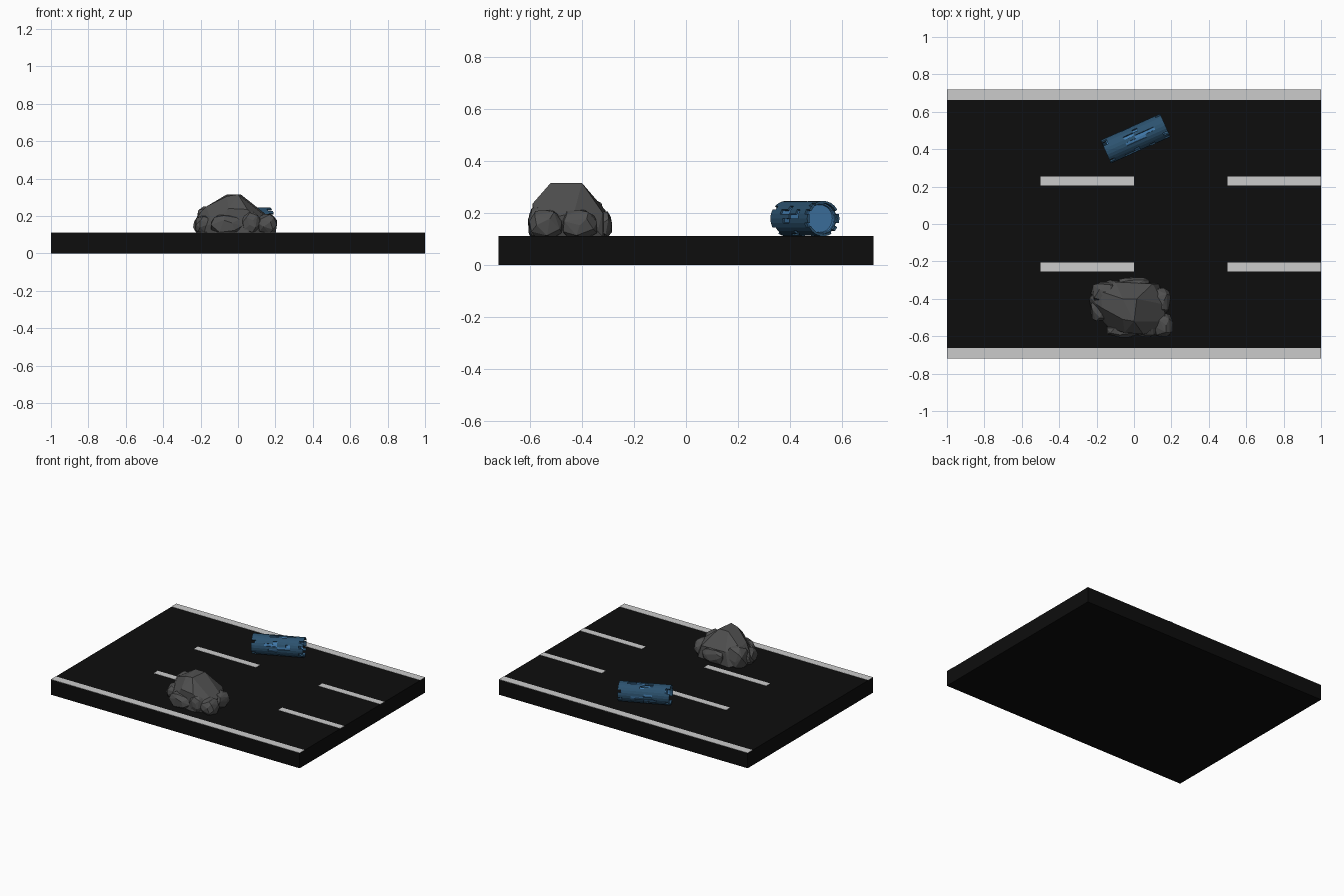
import bpy, bmesh, math, random
from mathutils import Vector

if "Cube" in bpy.data.objects:
    bpy.data.objects.remove(bpy.data.objects["Cube"])

random.seed(4)
TOP = 0.11


def material(name, rgb):
    m = bpy.data.materials.new(name)
    m.diffuse_color = (*rgb, 1)
    m.use_nodes = True
    m.node_tree.nodes["Principled BSDF"].inputs["Base Color"].default_value = m.diffuse_color
    return m


ASPHALT = material("asphalt", (0.004, 0.004, 0.004))
STONE = material("stone", (0.08, 0.08, 0.08))
DARK = material("dark_blue", (0.025, 0.085, 0.16))
BRIGHT = material("bright_blue", (0.055, 0.2, 0.42))


def finish(name, bm, mat=None):
    bmesh.ops.recalc_face_normals(bm, faces=bm.faces[:])
    me = bpy.data.meshes.new(name)
    bm.to_mesh(me)
    bm.free()
    ob = bpy.data.objects.new(name, me)
    bpy.context.collection.objects.link(ob)
    if mat:
        me.materials.append(mat)
    return ob


def box(name, x0, x1, y0, y1, z0, z1, mat=None):
    bm = bmesh.new()
    bmesh.ops.create_cube(bm, size=1)
    for v in bm.verts:
        v.co = Vector(((x0 + x1) / 2 + v.co.x * (x1 - x0),
                       (y0 + y1) / 2 + v.co.y * (y1 - y0),
                       (z0 + z1) / 2 + v.co.z * (z1 - z0)))
    return finish(name, bm, mat)


def hull(name, points):
    bm = bmesh.new()
    for p in points:
        bm.verts.new(p)
    r = bmesh.ops.convex_hull(bm, input=bm.verts[:])
    loose = [v for v in bm.verts if not v.link_faces]
    bmesh.ops.delete(bm, geom=loose, context='VERTS')
    # merge nearly flat triangles into broad stone facets
    bmesh.ops.dissolve_limit(bm, angle_limit=math.radians(9),
                             verts=bm.verts[:], edges=bm.edges[:])
    return finish(name, bm, STONE)


# Road slab and its painted lines
box("road_slab", -1, 1, -0.72, 0.72, 0, TOP, ASPHALT)
for side, s in (("back", 1), ("front", -1)):
    ys = sorted((s * 0.664, s * 0.72))
    box(side + "_edge_line", -1, 1, *ys, TOP - 0.002, TOP + 0.0015)
    ys = sorted((s * 0.207, s * 0.253))
    for n, x in enumerate((-0.5, 0.5)):
        box(f"{side}_lane_dash_{n}", x, x + 0.5, *ys, TOP - 0.002, TOP + 0.0015)

# Main boulder
hull("boulder", [
    (-0.24, -0.40, 0.14), (-0.23, -0.45, 0.12), (-0.235, -0.39, 0.17),
    (-0.20, -0.43, 0.22), (-0.18, -0.36, 0.24), (-0.17, -0.45, 0.25),
    (-0.12, -0.40, 0.265), (-0.06, -0.40, 0.315), (-0.06, -0.51, 0.305),
    (0.00, -0.52, 0.315), (0.015, -0.40, 0.315), (0.09, -0.41, 0.255),
    (0.10, -0.51, 0.25), (0.16, -0.43, 0.20), (0.17, -0.52, 0.18),
    (-0.05, -0.58, 0.24), (0.05, -0.59, 0.235), (0.12, -0.575, 0.17),
    (-0.14, -0.55, 0.16), (-0.10, -0.31, 0.21), (0.10, -0.32, 0.20),
    (-0.18, -0.32, 0.13), (0.14, -0.34, 0.13), (0.15, -0.55, 0.108),
    (-0.12, -0.57, 0.108), (-0.22, -0.43, 0.108), (-0.13, -0.30, 0.108),
    (0.13, -0.32, 0.108), (0.05, -0.595, 0.108),
])

# Smaller stones pressed against it: centre, half sizes
LUMPS = [
    ((0.00, -0.315, 0.155), (0.085, 0.03, 0.05)),
    ((0.145, -0.41, 0.155), (0.05, 0.068, 0.055)),
    ((0.155, -0.54, 0.155), (0.053, 0.062, 0.055)),
    ((-0.06, -0.565, 0.15), (0.085, 0.042, 0.055)),
    ((0.07, -0.57, 0.165), (0.05, 0.035, 0.055)),
    ((-0.18, -0.46, 0.15), (0.05, 0.06, 0.05)),
    ((-0.15, -0.37, 0.165), (0.08, 0.06, 0.085)),
]
for n, (c, r) in enumerate(LUMPS):
    pts = []
    for i in range(26):
        h = 1 - 2 * (i + 0.5) / 26
        a = i * 2.39996 + random.uniform(-0.35, 0.35)
        w = math.sqrt(1 - h * h)
        d = (w * math.cos(a), w * math.sin(a), h)
        p = [c[k] + r[k] * max(-0.85, min(0.85, d[k])) / 0.85 for k in range(3)]
        p[2] = max(p[2], 0.108)
        pts.append(p)
    hull(f"side_stone_{n}", pts)

# Barrel lying on the road
R, CENTRE, YAW = 0.068, (0.008, 0.457, TOP + 0.068), math.radians(24)


def place(ob):
    ob.location = CENTRE
    ob.rotation_euler = (0, 0, YAW)


# Bright core with recessed lids, lathed around local x
SEG = 24
profile = [(-0.14, 0), (-0.14, 0.053), (-0.152, 0.055), (-0.152, 0.061),
           (0.152, 0.061), (0.152, 0.055), (0.14, 0.053), (0.14, 0)]
bm = bmesh.new()
vs = [bm.verts.new((x, r, 0)) for x, r in profile]
es = [bm.edges.new(p) for p in zip(vs, vs[1:])]
bmesh.ops.spin(bm, geom=vs + es, cent=(0, 0, 0), axis=(1, 0, 0),
               angle=math.tau, steps=SEG, use_duplicate=False)
bmesh.ops.remove_doubles(bm, verts=bm.verts[:], dist=1e-5)
core = finish("barrel_core", bm, BRIGHT)
place(core)

# Dark armour shell: a wrapped grid with cells left out
PATTERN = ["####..######",
           "###########.",
           ".###########",
           ".#####.#####",
           "####..######",
           "######....##",
           "####....####",
           "############",
           "###########.",
           ".####.######",
           "###...##.##.",
           "######...###"]
COLS = len(PATTERN[0])
bm = bmesh.new()
grid = [[bm.verts.new((-0.174 + 0.348 * j / COLS,
                       R * math.cos(math.tau * i / SEG),
                       R * math.sin(math.tau * i / SEG)))
         for j in range(COLS + 1)] for i in range(SEG)]
for i in range(SEG):
    k = (i + 1) % SEG
    for j, c in enumerate(PATTERN[i % len(PATTERN)]):
        if c == "#":
            bm.faces.new((grid[i][j], grid[i][j + 1], grid[k][j + 1], grid[k][j]))
bmesh.ops.delete(bm, geom=[v for v in bm.verts if not v.link_faces], context='VERTS')
shell = finish("barrel_shell", bm, DARK)
mod = shell.modifiers.new("thickness", 'SOLIDIFY')
mod.thickness = 0.009
mod.offset = -1
place(shell)
